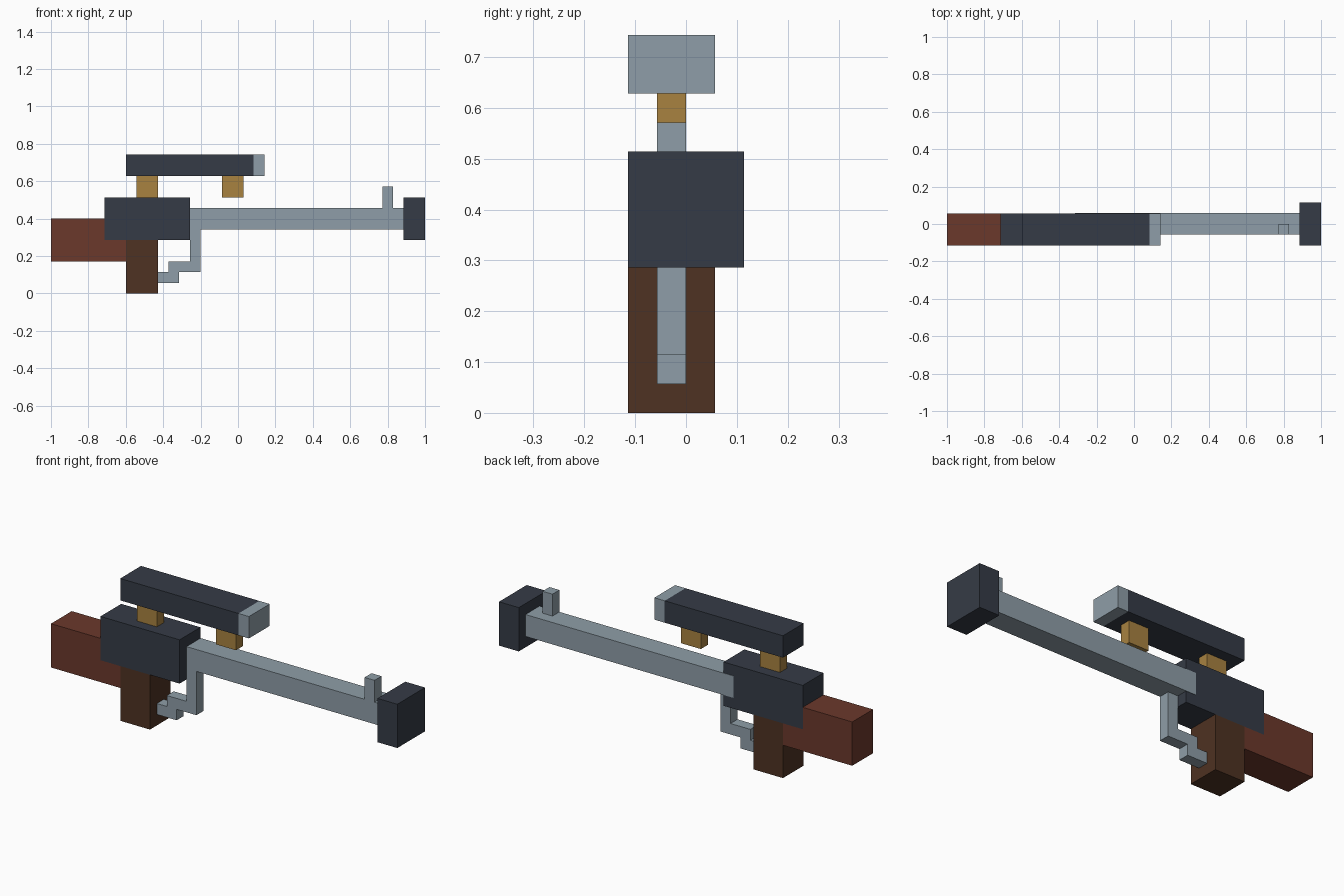
import bpy
import bmesh

cube = bpy.data.objects.get("Cube")
if cube:
    bpy.data.objects.remove(cube, do_unlink=True)

U = 2 / 35  # one grid cell


def material(name, rgb):
    """Flat material from 0-255 display values, stored as linear."""
    colour = [((c / 255 + 0.055) / 1.055) ** 2.4 for c in rgb] + [1]
    m = bpy.data.materials.new(name)
    m.use_nodes = True
    m.diffuse_color = colour
    m.node_tree.nodes["Principled BSDF"].inputs["Base Color"].default_value = colour
    return m


steel = material("pale steel", (143, 158, 168))
dark = material("dark metal", (53, 59, 70))
brass = material("brass", (168, 130, 64))
red_wood = material("red wood", (107, 56, 43))
brown_wood = material("brown wood", (78, 50, 34))


def extrude(name, mat, profile, y0, y1):
    """Extrude an x-z outline, in cells from the rear end, from y0 to y1."""
    bm = bmesh.new()
    face = bm.faces.new([bm.verts.new((x * U - 1, y0 * U, z * U)) for x, z in profile])
    moved = bmesh.ops.extrude_face_region(bm, geom=[face])["geom"]
    verts = [g for g in moved if isinstance(g, bmesh.types.BMVert)]
    bmesh.ops.translate(bm, verts=verts, vec=(0, (y1 - y0) * U, 0))
    bmesh.ops.recalc_face_normals(bm, faces=bm.faces)
    mesh = bpy.data.meshes.new(name)
    bm.to_mesh(mesh)
    bm.free()
    mesh.materials.append(mat)
    obj = bpy.data.objects.new(name, mesh)
    bpy.context.collection.objects.link(obj)
    return obj


def box(name, mat, x0, x1, z0, z1, y0, y1):
    return extrude(name, mat, [(x0, z0), (x1, z0), (x1, z1), (x0, z1)], y0, y1)


# Stock, stepped under the receiver, and grip
extrude("stock", red_wood, [(0, 3), (7, 3), (7, 5), (5, 5), (5, 7), (0, 7)], -2, 1)
box("grip", brown_wood, 7, 10, 0, 5, -2, 1)

# Receiver, with the barrel let into its back side
box("receiver", dark, 5, 13, 5, 9, -2, 1)
box("barrel", steel, 12, 33, 6, 8, -1, 1.03)
box("muzzle", dark, 33, 35, 5, 9, -2, 2)
box("front_sight", steel, 31, 32, 8, 10, -1, 0)

# Stepped trigger guard
extrude("trigger_guard", steel,
        [(10, 1), (12, 1), (12, 2), (14, 2), (14, 6), (13, 6), (13, 3), (11, 3), (11, 2), (10, 2)],
        -1, 0)

# Scope on two mounts
for name, x in (("rear_mount", 8), ("front_mount", 16)):
    box(name, brass, x, x + 2, 9, 11, -1, 0)
box("scope_body", dark, 7, 18.95, 11, 13, -2, 1)
box("scope_lens", steel, 18.95, 20, 11, 13, -2, 1)
